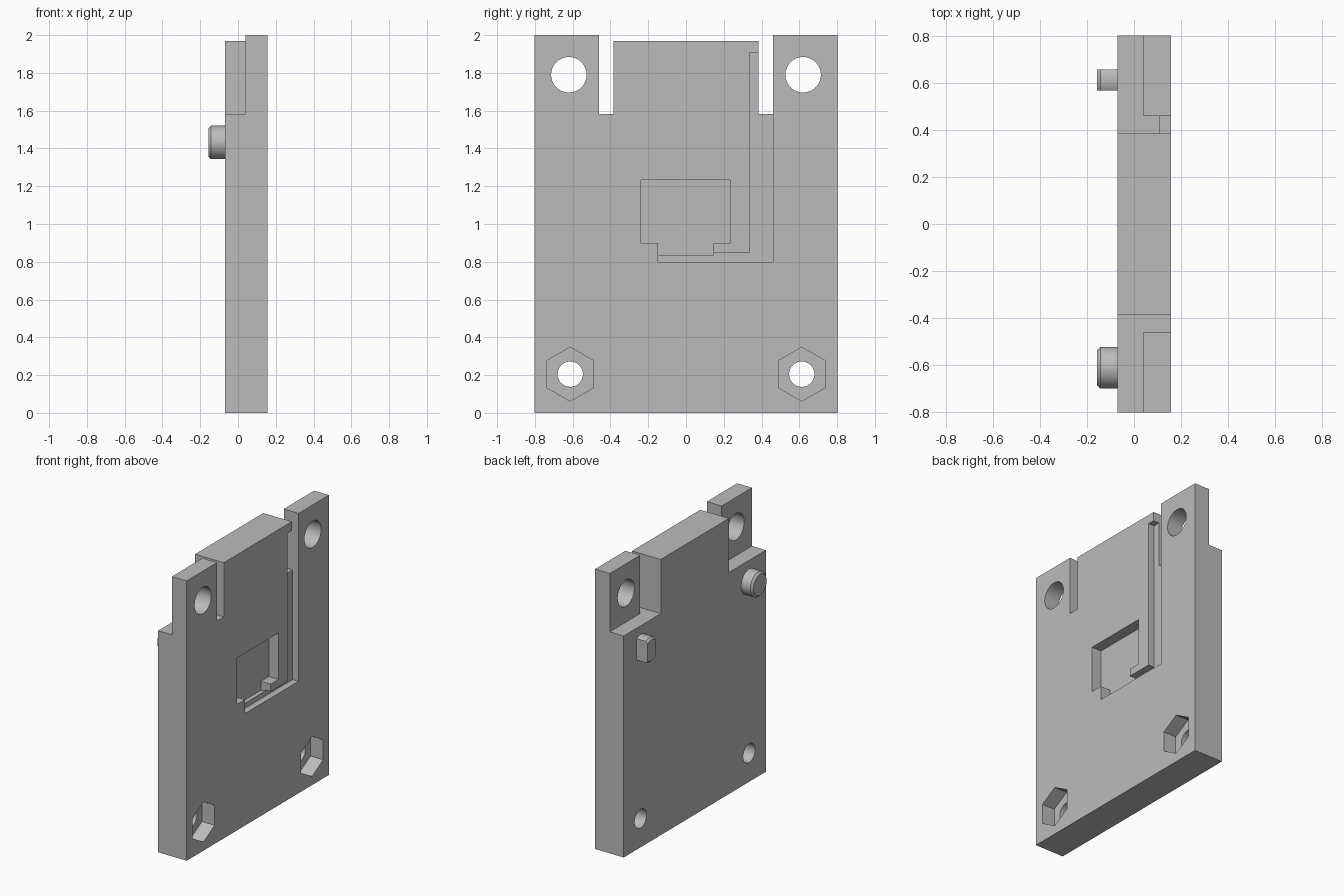
import bpy
import bmesh
import math
from mathutils import Vector

cube = bpy.data.objects.get("Cube")
if cube:
    bpy.data.objects.remove(cube, do_unlink=True)

BACK, FACE = -0.07, 0.157      # plate thickness along x

grey = bpy.data.materials.new("plain grey")
grey.use_nodes = True
COLOUR = (0.5, 0.5, 0.5, 1)
grey.diffuse_color = COLOUR
grey.node_tree.nodes["Principled BSDF"].inputs["Base Color"].default_value = COLOUR


def prism(name, points, low, high, axis="x"):
    """Extrude a (y, z) outline along x, or an (x, y) outline along z."""
    bm = bmesh.new()
    place = (lambda a, b: (low, a, b)) if axis == "x" else (lambda a, b: (a, b, low))
    travel = Vector((high - low, 0, 0) if axis == "x" else (0, 0, high - low))
    base = bm.faces.new([bm.verts.new(place(a, b)) for a, b in points])
    top = bmesh.ops.extrude_face_region(bm, geom=[base])["geom"]
    bmesh.ops.translate(bm, vec=travel, verts=[g for g in top if isinstance(g, bmesh.types.BMVert)])
    bmesh.ops.recalc_face_normals(bm, faces=bm.faces)
    mesh = bpy.data.meshes.new(name)
    bm.to_mesh(mesh)
    bm.free()
    mesh.materials.append(grey)
    obj = bpy.data.objects.new(name, mesh)
    bpy.context.collection.objects.link(obj)
    return obj


def rect(y0, y1, z0, z1):
    return [(y0, z0), (y1, z0), (y1, z1), (y0, z1)]


def ring(y, z, radius, sides):
    turn = 2 * math.pi / sides
    return [(y + radius * math.sin(i * turn), z + radius * math.cos(i * turn)) for i in range(sides)]


def combine(target, tool, operation="DIFFERENCE"):
    mod = target.modifiers.new("cut", "BOOLEAN")
    mod.operation, mod.solver, mod.object = operation, "EXACT", tool
    bpy.context.view_layer.objects.active = target
    bpy.ops.object.modifier_apply(modifier=mod.name)
    bpy.data.objects.remove(tool, do_unlink=True)


def smooth(obj):
    bpy.ops.object.select_all(action="DESELECT")
    obj.select_set(True)
    bpy.context.view_layer.objects.active = obj
    bpy.ops.object.shade_smooth_by_angle(angle=math.radians(25))


# Main plate
plate = prism("plate", rect(-0.803, 0.803, 0, 2), BACK, FACE)

# Side slots with thinned ears, mounting holes and hexagonal nut pockets
for side in (-1, 1):
    step = [(-0.3, 0.385), (0.3, 0.385), (0.3, 0.46), (0.04, 0.46), (0.04, 0.9), (-0.3, 0.9)]
    combine(plate, prism("ear_step", [(x, side * y) for x, y in step], 1.583, 2.2, "z"))
    combine(plate, prism("ear_hole", ring(side * 0.62, 1.79, 0.094, 48), -0.3, 0.3))
    combine(plate, prism("bolt_hole", ring(side * 0.613, 0.205, 0.067, 48), -0.3, 0.3))
    combine(plate, prism("nut_pocket", ring(side * 0.613, 0.205, 0.143, 6), 0.057, 0.3))

# Lowered top of the central tongue
combine(plate, prism("tongue_top", rect(-0.42, 0.42, 1.97, 2.2), -0.3, 0.3))

# Shallow cable channel running up into the slot
channel = [(-0.147, 0.8), (0.46, 0.8), (0.46, 1.583), (0.42, 1.583),
           (0.42, 1.905), (0.335, 1.905), (0.335, 0.847), (-0.147, 0.847)]
combine(plate, prism("channel", channel, 0.11, 0.3))

# Deeper component pocket with its lower notch
pocket = [(-0.147, 0.836), (0.145, 0.836), (0.145, 0.9), (0.233, 0.9),
          (0.233, 1.232), (-0.237, 1.232), (-0.237, 0.9), (-0.147, 0.9)]
combine(plate, prism("pocket", pocket, 0.08, 0.3))
smooth(plate)


def pin(name, y):
    """Chamfered round peg on the back."""
    obj = prism(name, ring(y, 1.432, 0.089, 48), -0.157, BACK + 0.002)
    bm = bmesh.new()
    bm.from_mesh(obj.data)
    for v in bm.verts:
        if v.co.x < -0.15:
            v.co.y = y + (v.co.y - y) * 0.84
            v.co.z = 1.432 + (v.co.z - 1.432) * 0.84
    tip = [f for f in bm.faces if f.normal.x < -0.9]
    # straight shank behind the chamfer
    bmesh.ops.bisect_plane(bm, geom=bm.verts[:] + bm.edges[:] + bm.faces[:],
                           plane_co=(-0.143, 0, 0), plane_no=(1, 0, 0))
    for v in bm.verts:
        if abs(v.co.x + 0.143) < 0.001:
            offset = Vector((0, v.co.y - y, v.co.z - 1.432))
            offset *= 0.089 / offset.length
            v.co.y, v.co.z = y + offset.y, 1.432 + offset.z
    bm.to_mesh(obj.data)
    bm.free()
    return obj


# Locating pins: one round, one flattened on both sides
smooth(pin("round_pin", -0.612))
flat_pin = pin("flat_pin", 0.613)
combine(flat_pin, prism("pin_slab", rect(0.568, 0.658, 1.2, 1.7), -0.3, 0.3), "INTERSECT")
smooth(flat_pin)
